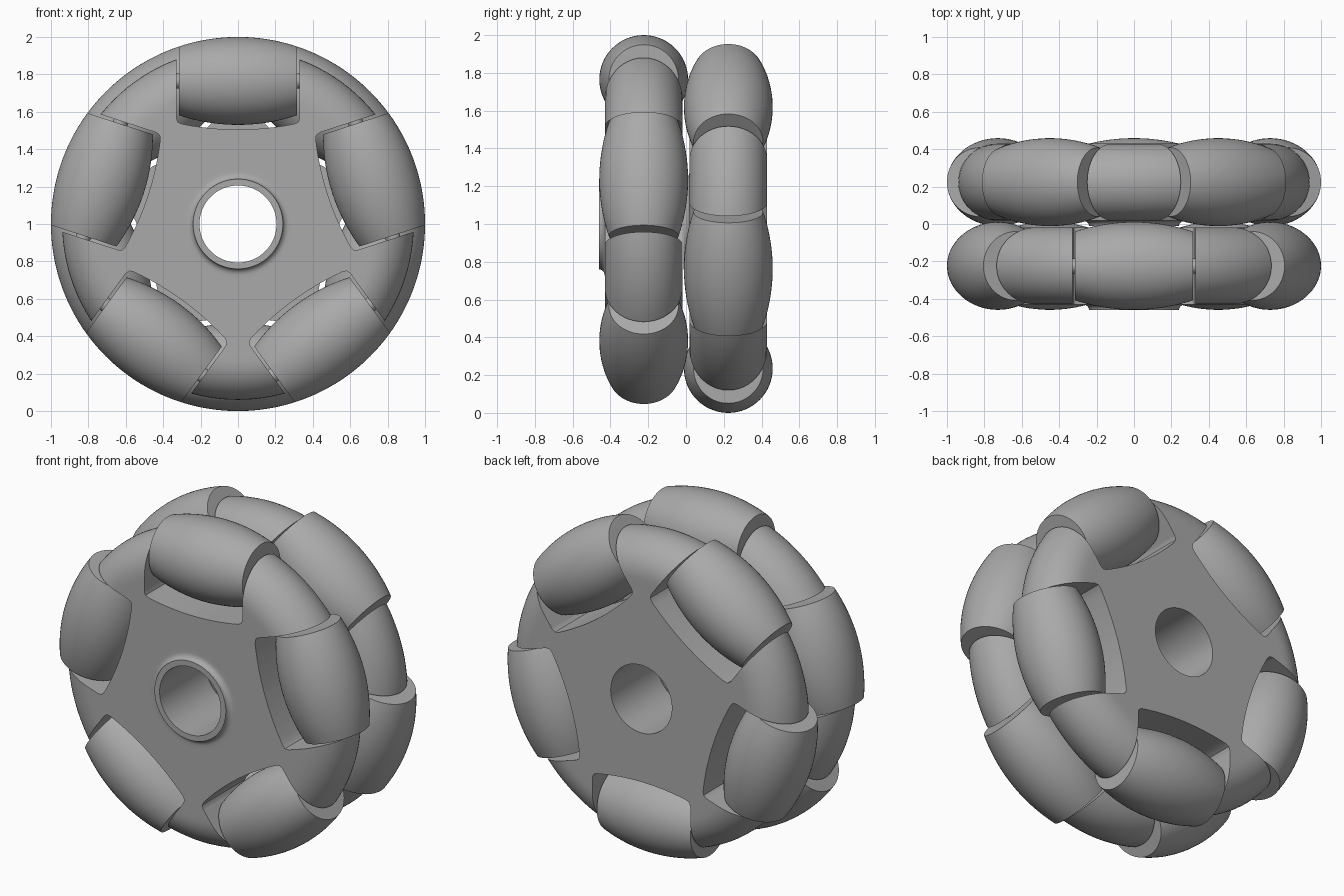
import bpy
import bmesh
from math import cos, sin, pi, radians, sqrt
from mathutils import Matrix, Vector

if "Cube" in bpy.data.objects:
    bpy.data.objects.remove(bpy.data.objects["Cube"], do_unlink=True)

grey = bpy.data.materials.new("plain grey")
grey.use_nodes = True
colour = (0.4, 0.4, 0.4, 1)
grey.diffuse_color = colour
grey.node_tree.nodes["Principled BSDF"].inputs["Base Color"].default_value = colour

COUNT = 5             # rollers per wheel
STEP = 2 * pi / COUNT
AXLE_R = 0.765        # distance of the roller axes from the wheel centre
HALF = 0.315          # half length of a roller
TUBE = 0.206          # half thickness of a hub


def make_object(name, bm):
    bmesh.ops.recalc_face_normals(bm, faces=bm.faces)
    mesh = bpy.data.meshes.new(name)
    bm.to_mesh(mesh)
    bm.free()
    mesh.materials.append(grey)
    obj = bpy.data.objects.new(name, mesh)
    bpy.context.collection.objects.link(obj)
    return obj


def smooth(obj):
    bpy.ops.object.select_all(action='DESELECT')
    obj.select_set(True)
    bpy.context.view_layer.objects.active = obj
    bpy.ops.object.shade_smooth_by_angle(angle=radians(30))


def lathe(points, axis, steps, closed=False):
    bm = bmesh.new()
    verts = [bm.verts.new(p) for p in points]
    edges = [bm.edges.new(pair) for pair in zip(verts, verts[1:])]
    if closed:
        edges.append(bm.edges.new((verts[-1], verts[0])))
    bmesh.ops.spin(bm, geom=verts + edges, cent=(0, 0, 0), axis=axis,
                   dvec=(0, 0, 0), angle=2 * pi, steps=steps)
    bmesh.ops.remove_doubles(bm, verts=bm.verts, dist=0.0001)
    return bm


def pocket_cutter():
    # Five slots with a curved floor, cut straight through the hub
    floor = [(x, 0.505 + 0.33 * x * x) for x in [i * 0.05 - 0.3 for i in range(13)]]
    outline = [(-0.33, 1.2), (-0.33, 0.567), (-0.322, 0.545)] + floor
    outline += [(0.322, 0.545), (0.33, 0.567), (0.33, 1.2)]
    bm = bmesh.new()
    for k in range(COUNT):
        turn = Matrix.Rotation(k * STEP, 4, 'Y')
        face = bm.faces.new([bm.verts.new(turn @ Vector((x, -0.5, z))) for x, z in outline])
        grown = bmesh.ops.extrude_face_region(bm, geom=[face])
        moved = [v for v in grown["geom"] if isinstance(v, bmesh.types.BMVert)]
        bmesh.ops.translate(bm, vec=(0, 1, 0), verts=moved)
    return make_object("pocket_cutter", bm)


def hub(name, place):
    # Bore, raised collar with fillet, flat web and half-round rim
    profile = [(0.206, TUBE), (0.206, -TUBE - 0.03), (0.24, -TUBE - 0.03)]
    profile += [(0.275 - 0.035 * cos(a), -TUBE - 0.03 + 0.03 * sin(a))
                for a in [i * pi / 12 for i in range(1, 7)]]
    profile += [(0.3, -TUBE), (0.7, -TUBE)]
    profile += [(0.94 - TUBE + TUBE * sin(a), -TUBE * cos(a))
                for a in [i * pi / 24 for i in range(25)]]
    profile += [(0.7, TUBE), (0.3, TUBE)]
    obj = make_object(name, lathe([(0, y, r) for r, y in profile], (0, 1, 0), 120, True))
    cutter = pocket_cutter()
    cutter.hide_render = True
    cut = obj.modifiers.new("pockets", 'BOOLEAN')
    cut.object = cutter
    cut.operation = 'DIFFERENCE'
    cut.solver = 'EXACT'
    bpy.context.view_layer.update()
    solid = bpy.data.meshes.new_from_object(obj.evaluated_get(bpy.context.evaluated_depsgraph_get()))
    obj.modifiers.clear()
    obj.data = solid
    bpy.data.objects.remove(cutter, do_unlink=True)
    obj.matrix_world = place
    smooth(obj)


def roller(name, place):
    # Barrel whose crown follows the wheel's outer circle
    xs = [HALF * i / 12 for i in range(-12, 13)]
    profile = [(x, 0, sqrt(1 - x * x) - AXLE_R) for x in xs]
    profile = [(-HALF, 0, 0)] + profile + [(HALF, 0, 0)]
    obj = make_object(name, lathe(profile, (1, 0, 0), 64))
    obj.matrix_world = place
    smooth(obj)


def axle(name, place):
    bm = lathe([(-0.35, 0, 0), (-0.35, 0, 0.04), (0.35, 0, 0.04), (0.35, 0, 0)], (1, 0, 0), 24)
    obj = make_object(name, bm)
    obj.matrix_world = place
    smooth(obj)


# Two identical wheels, the rear one turned by half a roller pitch
for side, y, offset in (("front", -0.224, 0), ("rear", 0.224, STEP / 2)):
    wheel = Matrix.Translation((0, y, 1)) @ Matrix.Rotation(offset, 4, 'Y')
    hub(side + "_hub", wheel)
    for k in range(COUNT):
        spot = wheel @ Matrix.Rotation(k * STEP, 4, 'Y') @ Matrix.Translation((0, 0, AXLE_R))
        roller(f"{side}_roller_{k + 1}", spot)
        axle(f"{side}_axle_{k + 1}", spot)
